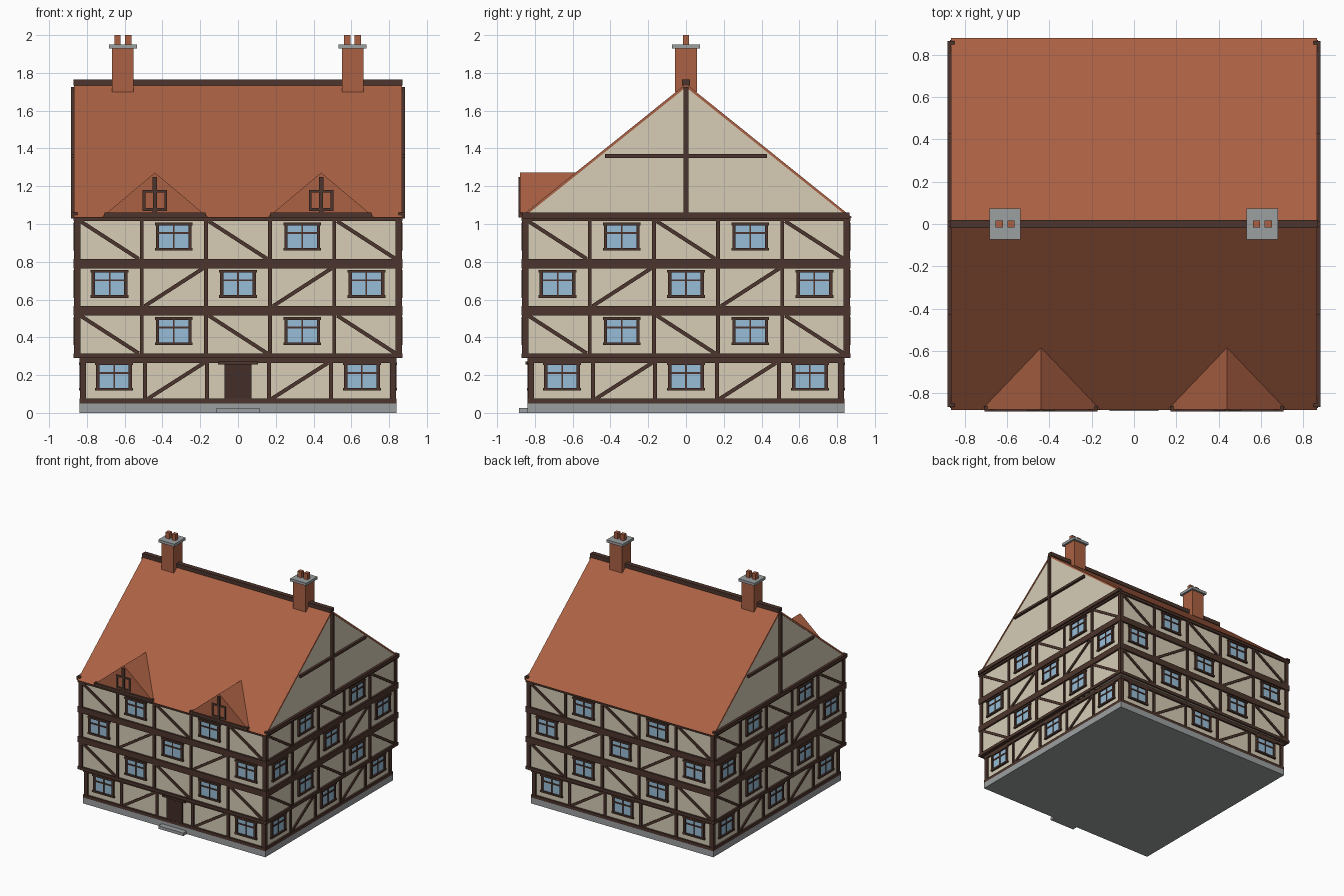
import bpy, bmesh, math
from mathutils import Matrix, Vector

if "Cube" in bpy.data.objects:
    bpy.data.objects.remove(bpy.data.objects["Cube"])


def mat(name, r, g, b):
    m = bpy.data.materials.new(name)
    m.diffuse_color = (r, g, b, 1)
    m.use_nodes = True
    m.node_tree.nodes["Principled BSDF"].inputs["Base Color"].default_value = m.diffuse_color
    return m


PLASTER = mat("cream plaster", 0.68, 0.61, 0.47)
WOOD = mat("dark timber", 0.074, 0.036, 0.026)
DOOR = mat("door wood", 0.055, 0.027, 0.02)
TILE = mat("terracotta", 0.41, 0.12, 0.057)
GLASS = mat("blue glass", 0.31, 0.51, 0.68)
STONE = mat("grey stone", 0.33, 0.35, 0.355)


class Part:
    """Collects boxes and prisms into one object of one colour."""

    def __init__(self, name, material, xf=None):
        self.name, self.material = name, material
        self.xf = xf or Matrix()
        self.bm = bmesh.new()

    def box(self, x0, x1, y0, y1, z0, z1, roll=0.0):
        c = Vector(((x0 + x1) / 2, (y0 + y1) / 2, (z0 + z1) / 2))
        m = (self.xf @ Matrix.Translation(c) @ Matrix.Rotation(roll, 4, 'Y')
             @ Matrix.Diagonal((x1 - x0, y1 - y0, z1 - z0, 1)))
        bmesh.ops.create_cube(self.bm, size=1, matrix=m)

    def prism_x(self, yz, hx):
        a = [self.bm.verts.new((-hx, y, z)) for y, z in yz]
        b = [self.bm.verts.new((hx, y, z)) for y, z in yz]
        n = len(yz)
        self.bm.faces.new(a)
        self.bm.faces.new(b[::-1])
        for i in range(n):
            j = (i + 1) % n
            self.bm.faces.new((a[i], b[i], b[j], a[j]))

    def done(self):
        bmesh.ops.recalc_face_normals(self.bm, faces=self.bm.faces)
        me = bpy.data.meshes.new(self.name)
        self.bm.to_mesh(me)
        self.bm.free()
        me.materials.append(self.material)
        bpy.context.collection.objects.link(bpy.data.objects.new(self.name, me))


# Plinth and door step
p = Part("plinth", STONE)
p.box(-0.84, 0.84, -0.84, 0.84, 0, 0.05)
p.box(-0.115, 0.115, -0.885, -0.8, 0, 0.025)
p.done()

# Plaster walls: narrower ground floor, jettied upper floors
p = Part("ground_walls", PLASTER)
p.box(-0.825, 0.825, -0.825, 0.825, 0.05, 0.29)
p.done()
p = Part("upper_walls", PLASTER)
p.box(-0.855, 0.855, -0.855, 0.855, 0.29, 1.04)
p.done()

# Storeys: base, top, wall face distance
FLOORS = [(0.05, 0.29, 0.825), (0.29, 0.54, 0.855), (0.54, 0.79, 0.855), (0.79, 1.04, 0.855)]
BAYS = 5
for k, side in enumerate(("front", "right", "back", "left")):
    turn = Matrix.Rotation(k * math.pi / 2, 4, 'Z')
    timber = Part(side + "_timber", WOOD, turn)
    frames = Part(side + "_window_frames", WOOD, turn)
    glass = Part(side + "_window_glass", GLASS, turn)
    for f, (z0, z1, w) in enumerate(FLOORS):
        t = 0.025
        edge = w + 0.015
        # horizontal beams
        timber.box(-edge, edge, -edge, -w + 0.02, z0, z0 + t)
        timber.box(-edge, edge, -edge, -w + 0.02, z1 - t, z1)
        bay = 2 * (w - 0.005) / BAYS
        # posts
        for i in range(BAYS + 1):
            x = -(w - 0.005) + i * bay
            h = 0.016 if i in (0, BAYS) else 0.01
            timber.box(x - h, x + h, -w - 0.012, -w + 0.02, z0, z1)
        for i in range(BAYS):
            x = (i - 2) * bay
            if f == 0 and i == 2 and k == 0:
                continue                      # door bay
            if (i + f) % 2 == 0:
                # window: pane, frame, sills, glazing bars
                zc = z0 + 0.143
                glass.box(x - 0.085, x + 0.085, -w - 0.005, -w + 0.01, zc - 0.065, zc + 0.065)
                y0, y1 = -w - 0.015, -w + 0.01
                for s in (-1, 1):
                    frames.box(x + s * 0.086 - 0.009, x + s * 0.086 + 0.009, y0, y1, zc - 0.07, zc + 0.07)
                    frames.box(x - 0.1, x + 0.1, y0 - 0.002, y1, zc + s * 0.067 - 0.007, zc + s * 0.067 + 0.007)
                frames.box(x - 0.004, x + 0.004, y0 + 0.005, y1, zc - 0.065, zc + 0.065)
                frames.box(x - 0.085, x + 0.085, y0 + 0.004, y1, zc + 0.014, zc + 0.024)
            else:
                # diagonal brace, direction alternates by storey
                dx, dz = bay - 0.03, z1 - z0 - 2 * t
                half = math.hypot(dx, dz) / 2
                zc = (z0 + z1) / 2
                ang = math.atan2(dz, dx) * (-1 if f % 2 == 0 else 1)
                timber.box(x - half, x + half, -w - 0.01, -w + 0.01, zc - 0.01, zc + 0.01, ang)
    for part in (timber, frames, glass):
        part.done()

# Front door with lintel
p = Part("door", DOOR)
p.box(-0.072, 0.072, -0.838, -0.81, 0.05, 0.26)
p.done()
p = Part("door_lintel", WOOD)
p.box(-0.105, 0.105, -0.85, -0.81, 0.257, 0.273)
p.done()

# Gable walls and roof slab
p = Part("gable_walls", PLASTER)
p.prism_x([(-0.855, 1.04), (0.855, 1.04), (0, 1.725)], 0.863)
p.done()
p = Part("roof", TILE)
p.prism_x([(-0.88, 1.035), (0, 1.742), (0.88, 1.035), (0.86, 1.035), (0, 1.724), (-0.86, 1.035)], 0.867)
p.done()
p = Part("ridge_beam", WOOD)
p.box(-0.87, 0.87, -0.02, 0.02, 1.732, 1.765)
p.done()

# Gable timbers on both ends
p = Part("gable_timber", WOOD)
for s in (-1, 1):
    a, b = sorted((s * 0.85, s * 0.883))
    p.box(a, b, -0.012, 0.012, 1.04, 1.725)
    p.box(a, b, -0.43, 0.43, 1.35, 1.37)
    p.box(a, b, -0.865, 0.865, 1.03, 1.06)
p.done()

# Dormers with timber front
for name, cx in (("left", -0.44), ("right", 0.44)):
    p = Part(name + "_dormer", TILE)
    L, R, A, B = [p.bm.verts.new(v) for v in (
        (cx - 0.28, -0.878, 1.037), (cx + 0.28, -0.878, 1.037),
        (cx, -0.878, 1.272), (cx, -0.585, 1.272))]
    for tri in ((L, R, A), (L, A, B), (R, B, A), (L, B, R)):
        p.bm.faces.new(tri)
    p.done()
    p = Part(name + "_dormer_timber", WOOD)
    p.box(cx - 0.268, cx + 0.268, -0.887, -0.86, 1.035, 1.06)
    p.box(cx - 0.012, cx + 0.012, -0.887, -0.86, 1.175, 1.25)
    p.box(cx - 0.012, cx + 0.012, -0.887, -0.86, 1.04, 1.085)
    p.box(cx - 0.01, cx + 0.01, -0.886, -0.86, 1.08, 1.175)
    for s in (-1, 1):
        p.box(cx + s * 0.058 - 0.007, cx + s * 0.058 + 0.007, -0.886, -0.86, 1.07, 1.18)
        z = 1.125 + s * 0.048
        p.box(cx - 0.065, cx + 0.065, -0.886, -0.86, z - 0.007, z + 0.007)
    p.done()

# Chimneys: stack, stone cap, two pots
for name, cx in (("left", -0.61), ("right", 0.607)):
    p = Part(name + "_chimney", TILE)
    p.box(cx - 0.057, cx + 0.057, -0.058, 0.058, 1.70, 1.93)
    for s in (-1, 1):
        c = cx + s * 0.028
        p.box(c - 0.017, c + 0.017, -0.017, 0.017, 1.94, 2.0)
    p.done()
    p = Part(name + "_chimney_cap", STONE)
    p.box(cx - 0.074, cx + 0.074, -0.074, 0.074, 1.928, 1.95)
    p.done()
